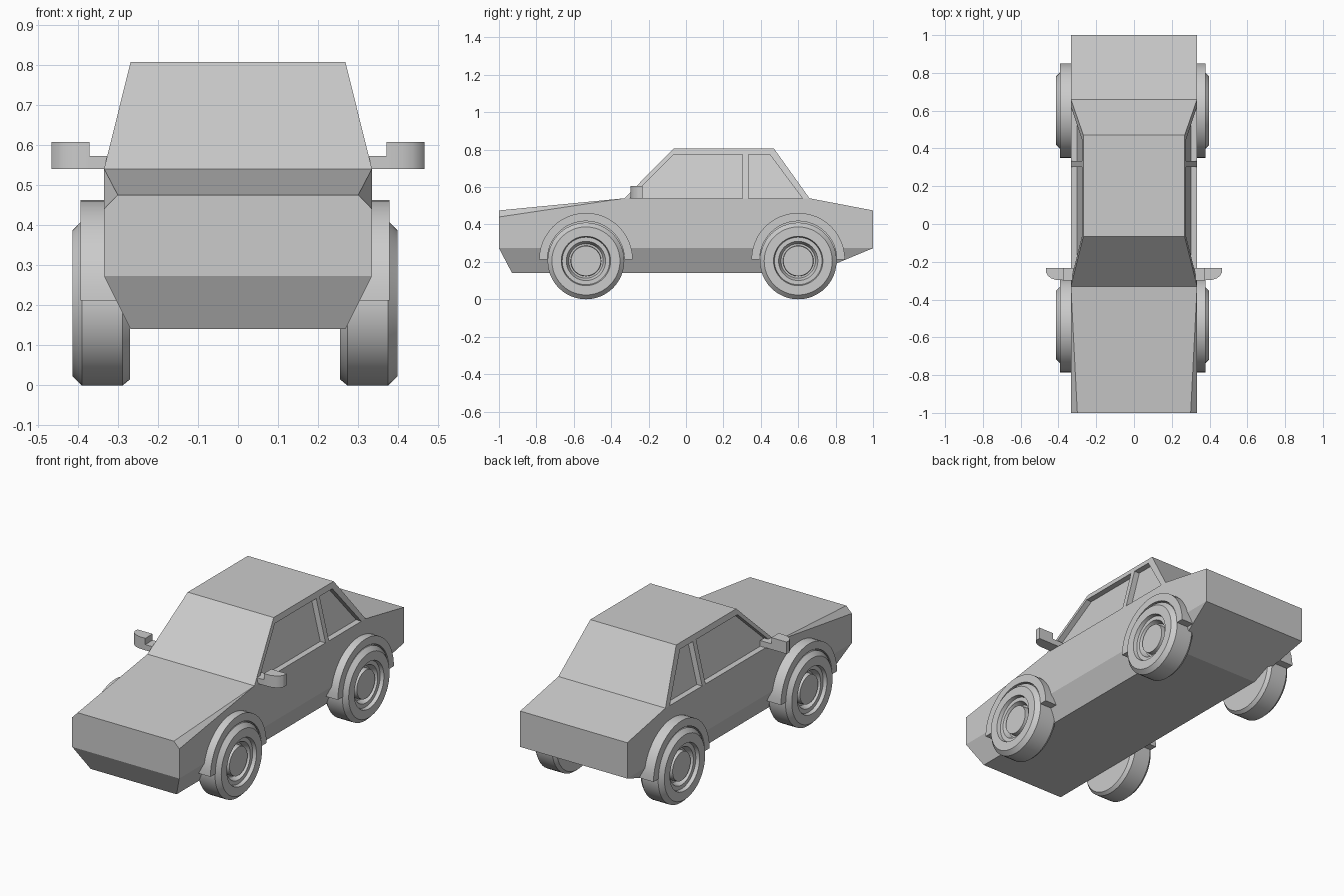
import bpy
import bmesh
from math import cos, sin, pi, radians

cube = bpy.data.objects.get("Cube")
if cube:
    bpy.data.objects.remove(cube, do_unlink=True)

grey = bpy.data.materials.new("plain_grey")
grey.use_nodes = True
grey.diffuse_color = (0.6, 0.6, 0.6, 1)
grey.node_tree.nodes["Principled BSDF"].inputs["Base Color"].default_value = (0.6, 0.6, 0.6, 1)


def finish(name, bm, smooth=False):
    """Turn a bmesh into a scene object."""
    bmesh.ops.recalc_face_normals(bm, faces=bm.faces[:])
    mesh = bpy.data.meshes.new(name)
    bm.to_mesh(mesh)
    bm.free()
    mesh.materials.append(grey)
    obj = bpy.data.objects.new(name, mesh)
    bpy.context.collection.objects.link(obj)
    bpy.ops.object.select_all(action='DESELECT')
    obj.select_set(True)
    bpy.context.view_layer.objects.active = obj
    if smooth:
        bpy.ops.object.shade_smooth_by_angle(angle=radians(30))
    return obj


def hull(name, points, smooth=False):
    """Convex solid around a few corner points."""
    bm = bmesh.new()
    for p in points:
        bm.verts.new(p)
    bmesh.ops.convex_hull(bm, input=bm.verts[:])
    bmesh.ops.dissolve_limit(bm, angle_limit=0.01, verts=bm.verts[:], edges=bm.edges[:])
    return finish(name, bm, smooth)


def both(points):
    """Corner points plus their mirror image in x."""
    return [(s * x, y, z) for x, y, z in points for s in (1, -1)]


def sweep(name, profile, side, y, z, steps, angle, closed):
    """Turn an (x, radius) profile about an axle through y, z."""
    bm = bmesh.new()
    rings = []
    for i in range(steps + 1):
        a = angle * i / steps
        rings.append([bm.verts.new((side * x + AXLE_SHIFT, y + r * cos(a), z + r * sin(a)))
                      for x, r in profile])
    count = len(profile)
    for a, b in zip(rings, rings[1:]):
        for j in range(count if closed else count - 1):
            k = (j + 1) % count
            bm.faces.new((a[j], a[k], b[k], b[j]))
    if closed:
        bm.faces.new(rings[0])
        bm.faces.new(rings[-1])
    bmesh.ops.remove_doubles(bm, verts=bm.verts[:], dist=0.0001)
    return finish(name, bm, True)


AXLE_SHIFT = -0.0075
W, ROOF, BELT, TOP = 0.334, 0.268, 0.54, 0.806

# Lower body: bonnet, boot, sides and tapered underside
hull("body", both([
    (W, -0.33, BELT), (W, 0.66, BELT),
    (0.30, -1, 0.475), (W, -1, 0.44), (W, -1, 0.273),
    (W, 1, 0.475), (W, 1, 0.273),
    (0.268, -0.93, 0.14), (0.268, 0.68, 0.14)]))

# Cabin
cabin = hull("cabin", both([
    (W, -0.33, BELT), (W, 0.66, BELT), (ROOF, -0.065, TOP), (ROOF, 0.47, TOP)]))

# Side windows, recessed into the cabin
windows = [
    [(-0.31, 0.53), (-0.065, 0.775), (0.303, 0.775), (0.303, 0.53)],
    [(0.333, 0.53), (0.333, 0.775), (0.447, 0.775), (0.63, 0.53)]]
for side in (1, -1):
    for outline in windows:
        corners = []
        for y, z in outline:
            inner = W - (W - ROOF) * (z - BELT) / (TOP - BELT) - 0.033
            corners += [(side * inner, y, z), (side * 0.5, y, z)]
        cutter = hull("window_cutter", corners)
        cutter.hide_render = True
        cut = cabin.modifiers.new("window", 'BOOLEAN')
        cut.operation = 'DIFFERENCE'
        cut.solver = 'EXACT'
        cut.object = cutter
        bpy.context.view_layer.objects.active = cabin
        bpy.ops.object.modifier_apply(modifier=cut.name)
        bpy.data.objects.remove(cutter, do_unlink=True)

# Wheel section from the inner face to the hub cap, and the arch section
wheel = [(0.262, 0), (0.262, 0.19), (0.28, 0.205), (0.382, 0.205), (0.405, 0.182),
         (0.405, 0.132), (0.385, 0.127), (0.385, 0.105), (0.355, 0.092),
         (0.355, 0.082), (0.385, 0.08), (0.385, 0)]
arch = [(0.25, 0.206), (0.25, 0.25), (0.385, 0.25), (0.385, 0.206)]

mirror_plan = [(0.37, -0.232), (0.465, -0.232), (0.465, -0.258), (0.455, -0.275),
               (0.437, -0.288), (0.41, -0.297), (0.37, -0.298)]

for side, label in ((1, "left"), (-1, "right")):
    for y, end in ((-0.535, "front"), (0.6, "rear")):
        sweep(f"{end}_{label}_wheel", wheel, side, y, 0.205, 48, 2 * pi, False)
        sweep(f"{end}_{label}_arch", arch, side, y, 0.212, 24, pi, True)

    # Door mirror: stem and rounded head
    hull(f"{label}_mirror_stem", [(side * x, y, z) for x in (0.30, 0.375)
                                  for y in (-0.298, -0.232) for z in (BELT, 0.572)])
    hull(f"{label}_mirror_head", [(side * x, y, z) for x, y in mirror_plan
                                  for z in (BELT, 0.607)], True)
